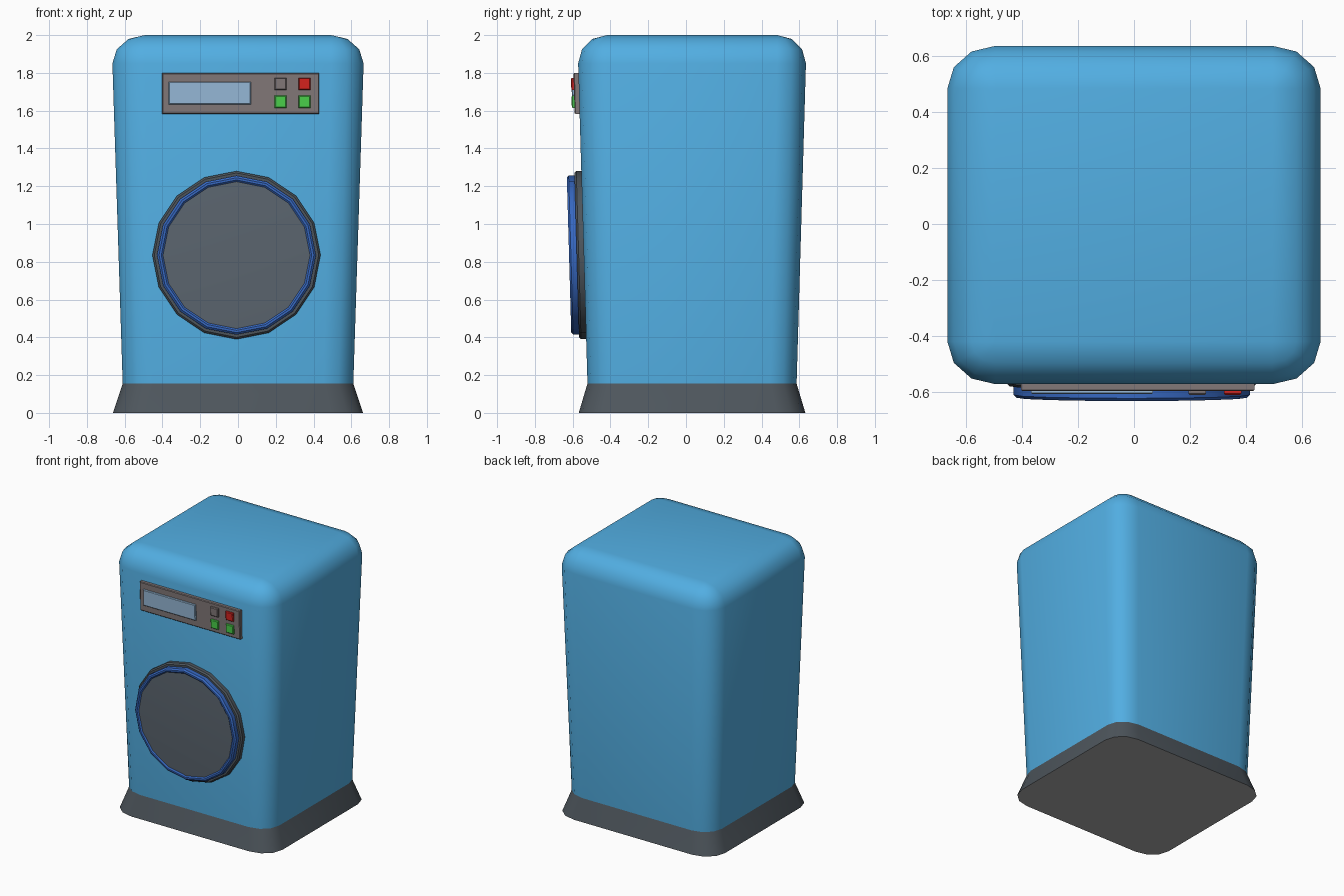
import bpy, bmesh, math

if "Cube" in bpy.data.objects:
    bpy.data.objects.remove(bpy.data.objects["Cube"])

CY = 0.032  # cabinet centre in y


def mat(name, rgb):
    m = bpy.data.materials.new(name)
    m.diffuse_color = (*rgb, 1)
    m.use_nodes = True
    m.node_tree.nodes["Principled BSDF"].inputs["Base Color"].default_value = m.diffuse_color
    return m


SKY = mat("sky_blue", (0.084, 0.423, 0.76))
DARK = mat("dark_grey", (0.076, 0.093, 0.109))
ROYAL = mat("royal_blue", (0.038, 0.14, 0.54))
GLASS = mat("glass_grey", (0.107, 0.133, 0.162))
PANEL = mat("warm_grey", (0.225, 0.19, 0.19))
SCREEN = mat("pale_blue", (0.31, 0.49, 0.69))
RED = mat("red", (0.68, 0.017, 0.013))
GREEN = mat("green", (0.07, 0.64, 0.07))
LIGHT = mat("light_grey", (0.4, 0.4, 0.4))


def front_y(z):
    """The cabinet front leans forward slightly towards the top."""
    return -0.523 - 0.0285 * (z - 0.16)


def finish(name, bm, mats, angle=40):
    bmesh.ops.remove_doubles(bm, verts=bm.verts, dist=1e-5)
    bmesh.ops.recalc_face_normals(bm, faces=bm.faces)
    me = bpy.data.meshes.new(name)
    bm.to_mesh(me)
    bm.free()
    for m in mats:
        me.materials.append(m)
    for p in me.polygons:
        p.use_smooth = True
    me.set_sharp_from_angle(angle=math.radians(angle))
    ob = bpy.data.objects.new(name, me)
    bpy.context.collection.objects.link(ob)
    return ob


def skin(bm, rings):
    """Join successive closed rings of points with quads."""
    vs = [[bm.verts.new(p) for p in r] for r in rings]
    n = len(vs[0])
    for a, b in zip(vs, vs[1:]):
        for i in range(n):
            j = (i + 1) % n
            bm.faces.new((a[i], a[j], b[j], b[i]))
    return vs


def rounded_rect(hx, hy, z, k=1.0, s=1.0):
    """Rounded rectangle; k shrinks the corner radius, s scales it all."""
    rx, ry = 0.172, 0.152
    pts = []
    for c, (sx, sy) in enumerate([(1, 1), (-1, 1), (-1, -1), (1, -1)]):
        for i in range(4):
            a = math.radians(90 * c + 30 * i)
            pts.append((s * (sx * (hx - rx) + k * rx * math.cos(a)),
                        CY + s * (sy * (hy - ry) + k * ry * math.sin(a)), z))
    return pts


HX, HY = 0.665, 0.603

# Cabinet: tapered sides and a rounded top
bm = bmesh.new()
rings = [rounded_rect(HX, HY, 0.155, s=0.918)]
for i in range(3):
    t = math.radians(30 * i)
    rings.append(rounded_rect(HX, HY, 1.85 + 0.15 * math.sin(t), k=math.cos(t)))
rings.append(rounded_rect(HX, HY, 2.0, k=0.0))
top = skin(bm, rings)[-1]
bm.faces.new(top[1::4])
finish("cabinet", bm, [SKY])

# Flared plinth with a lighter underside
bm = bmesh.new()
vs = skin(bm, [rounded_rect(HX, HY, 0, s=0.995), rounded_rect(HX, HY, 0.155, s=0.918)])
bm.faces.new(vs[0]).material_index = 1
finish("plinth", bm, [DARK, LIGHT])


# Door parts: 16-sided rings following the leaning front
def door_part(name, profile, material, cap=False):
    bm = bmesh.new()
    rings = []
    for r, d in profile:
        ring = []
        for i in range(16):
            a = math.tau * i / 16
            z = 0.835 + r * math.sin(a)
            ring.append((-0.008 + r * math.cos(a), front_y(z) - d, z))
        rings.append(ring)
    last = skin(bm, rings)[-1]
    if cap:
        bm.faces.new(last)
    finish(name, bm, [material], 30)


door_part("door_frame", [(0.445, -0.02), (0.445, 0.026), (0.435, 0.036), (0.40, 0.036)], DARK)
door_part("door_ring", [(0.421, 0.03), (0.421, 0.067), (0.41, 0.077),
                        (0.398, 0.077), (0.388, 0.068)], ROYAL)
door_part("door_glass", [(0.40, 0.068), (0.388, 0.069)], GLASS, True)


# Control panel parts: plates with slightly tapered fronts
def plate(name, x0, x1, z0, z1, d0, d1, material, inset=0.005):
    bm = bmesh.new()
    rings = []
    for e, d in ((0, d0), (0, d1 - inset), (inset, d1)):
        rings.append([(x, front_y(z) - d, z) for x, z in (
            (x0 + e, z0 + e), (x1 - e, z0 + e), (x1 - e, z1 - e), (x0 + e, z1 - e))])
    vs = skin(bm, rings)
    bm.faces.new(vs[0])
    bm.faces.new(vs[-1])
    finish(name, bm, [material], 30)


plate("control_panel", -0.402, 0.43, 1.582, 1.80, -0.02, 0.026, PANEL)
plate("display", -0.367, 0.068, 1.632, 1.753, 0.02, 0.038, SCREEN)
for row, z in (("lower", 1.614), ("upper", 1.709)):
    for side, x in (("left", 0.194), ("right", 0.32)):
        colour = GREEN if row == "lower" else (RED if side == "right" else PANEL)
        plate(f"button_{row}_{side}", x, x + 0.063, z, z + 0.065, 0.02, 0.04, colour)
